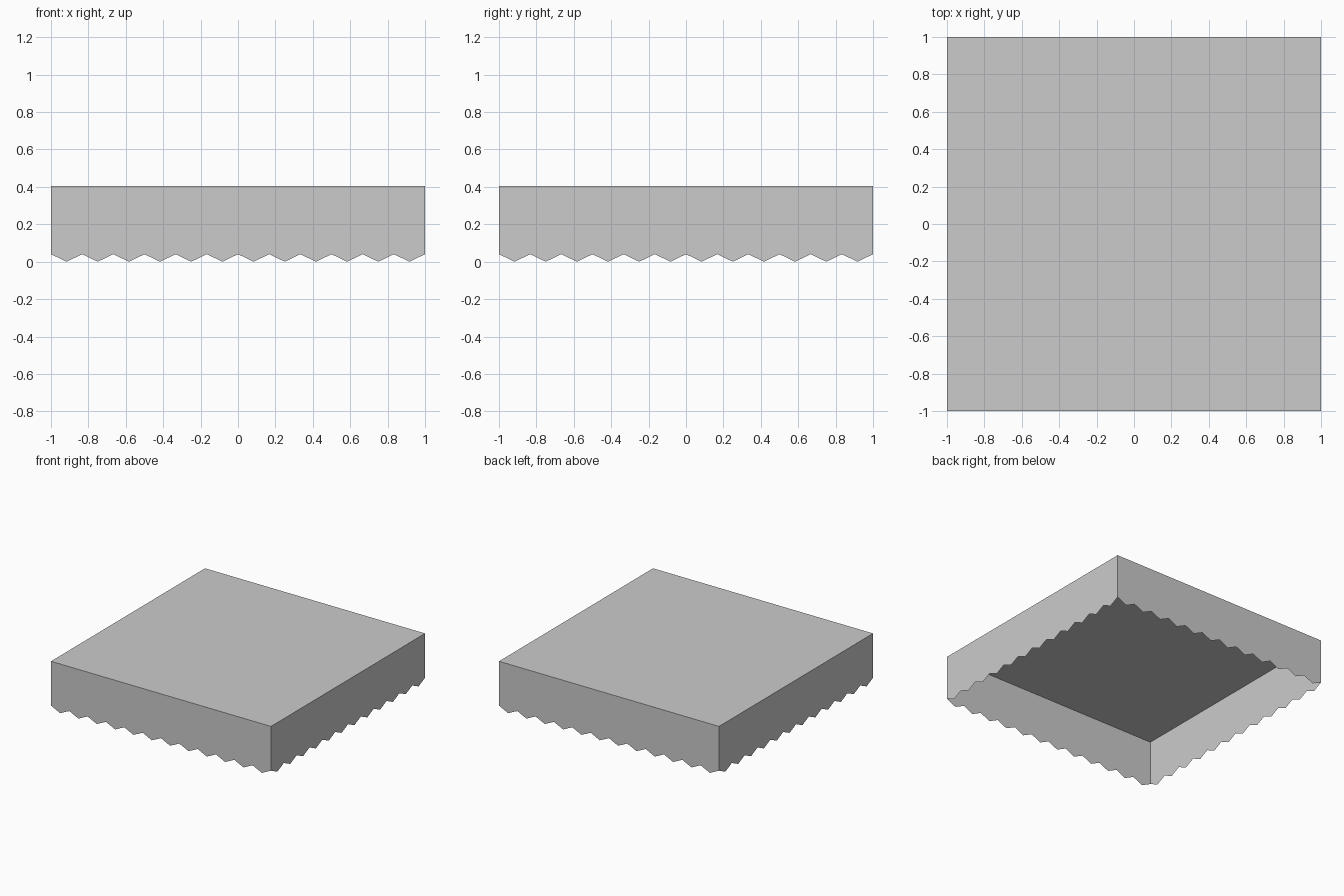
import bpy, bmesh
from mathutils import Matrix
from math import pi

if "Cube" in bpy.data.objects:
    bpy.data.objects.remove(bpy.data.objects["Cube"])

TOP, VALLEY, TEETH = 0.404, 0.04, 12

bm = bmesh.new()

# Flat canopy top
bm.faces.new([bm.verts.new((x, y, TOP)) for x, y in ((-1, -1), (1, -1), (1, 1), (-1, 1))])

# Single-sheet valance with a zigzag hem, repeated on the four sides
half = 1 / TEETH
for side in range(4):
    turn = Matrix.Rotation(side * pi / 2, 3, 'Z')
    hem = [(-1 + i * half, -1, 0 if i % 2 else VALLEY) for i in range(2 * TEETH + 1)]
    rim = [(x, y, TOP) for x, y, z in hem]
    low = [bm.verts.new(p) for p in hem]
    high = [bm.verts.new(rim[0]), bm.verts.new(rim[-1])]
    face = bm.faces.new(low + [high[1], high[0]])
    bmesh.ops.rotate(bm, verts=face.verts[:], cent=(0, 0, 0), matrix=turn)

# Weld the corners and rim together
bmesh.ops.remove_doubles(bm, verts=bm.verts[:], dist=1e-4)

mesh = bpy.data.meshes.new("canopy_cover")
bm.to_mesh(mesh)
bm.free()
bpy.context.collection.objects.link(bpy.data.objects.new("canopy_cover", mesh))
